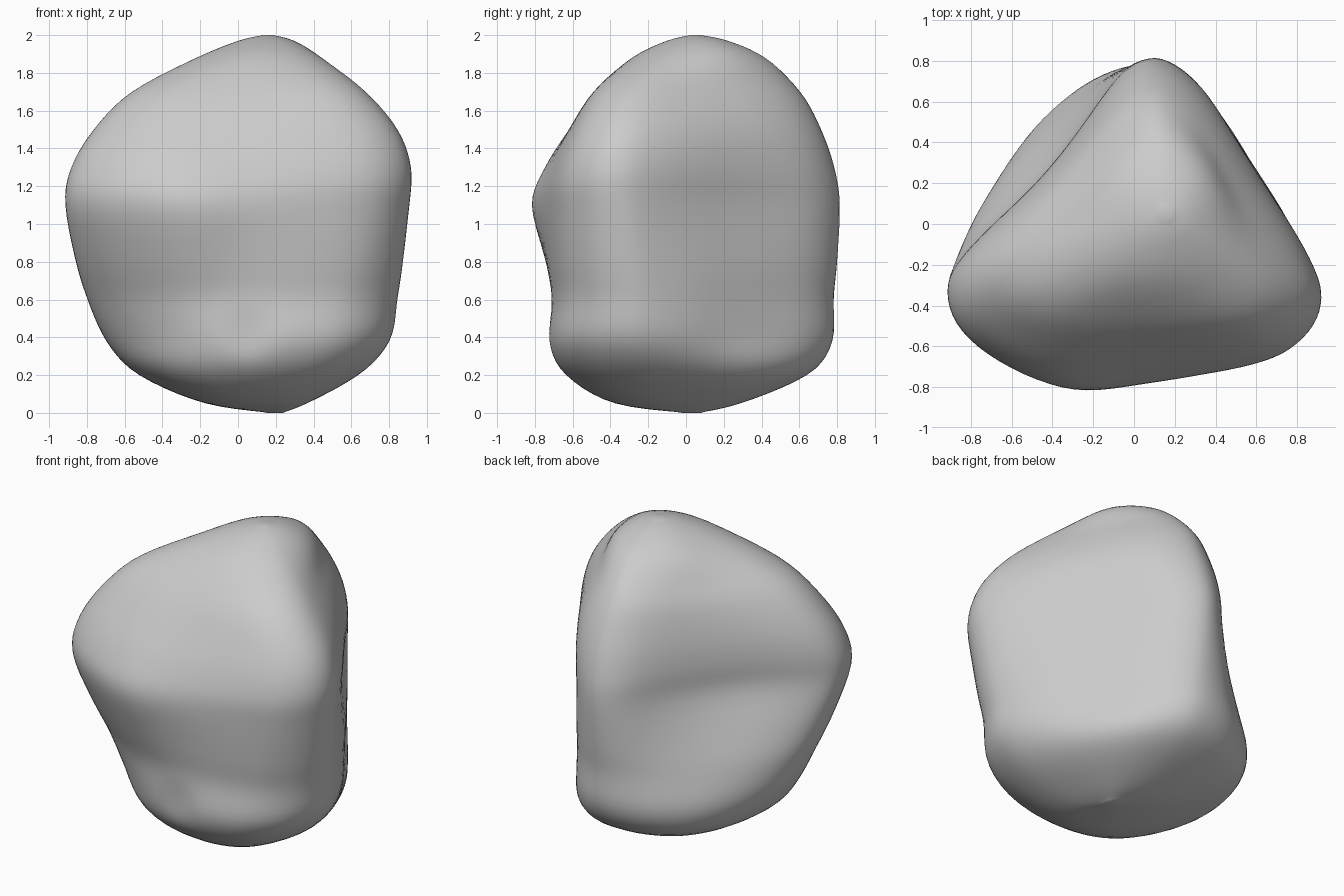
import bpy
import bmesh
from mathutils import Vector

default_cube = bpy.data.objects.get("Cube")
if default_cube:
    bpy.data.objects.remove(default_cube, do_unlink=True)

# Cross-sections, counter-clockwise from the back corner
# Foot: a rounded four-sided shape
FOOT = [(.1, .785), (-.08, .77), (-.25, .7), (-.4, .59), (-.53, .46), (-.64, .3),
        (-.71, .14), (-.74, -.03), (-.71, -.2), (-.61, -.36), (-.46, -.5),
        (-.28, -.62), (-.08, -.7), (.12, -.735), (.35, -.715), (.55, -.66),
        (.71, -.54), (.8, -.38), (.82, -.22), (.75, 0), (.62, .22),
        (.48, .44), (.36, .62), (.23, .74)]

# Waist: a triangle with a slightly hollow back left side
WAIST = [(.08, .82), (-.06, .74), (-.2, .54), (-.35, .33), (-.52, .14), (-.72, -.04),
         (-.87, -.2), (-.91, -.33), (-.86, -.49), (-.7, -.64), (-.45, -.77),
         (-.22, -.82), (.05, -.78), (.33, -.73), (.6, -.67), (.77, -.59),
         (.88, -.46), (.91, -.33), (.88, -.21), (.75, .03), (.61, .26),
         (.46, .49), (.33, .68), (.2, .79)]

# Crown: a smaller triangle with a straight front
CROWN = [(.08, .6), (-.03, .54), (-.13, .44), (-.22, .32), (-.31, .2), (-.41, .07),
         (-.5, -.06), (-.55, -.17), (-.55, -.27), (-.5, -.36), (-.38, -.43),
         (-.22, -.46), (0, -.48), (.2, -.5), (.4, -.5), (.54, -.47),
         (.64, -.4), (.68, -.3), (.66, -.17), (.58, .02), (.49, .2),
         (.4, .36), (.29, .5), (.18, .58)]

FOOT_Z, WAIST_Z, CROWN_Z, TOP_Z = .4, 1.08, 1.75, 2

# Height, then the left-right and front-back limits of the stone there
LEVELS = [(0, .19, .23, .02, .06), (.05, -.17, .36, -.38, .28),
          (.2, -.53, .65, -.64, .65), (.38, -.7, .81, -.735, .78),
          (.6, -.8, .85, -.735, .785), (.8, -.86, .88, -.78, .805),
          (1.1, -.92, .91, -.83, .82), (1.3, -.89, .92, -.77, .79),
          (1.5, -.77, .85, -.65, .72), (1.7, -.57, .68, -.5, .61),
          (1.88, -.23, .46, -.29, .42), (1.97, 0, .3, -.1, .22),
          (2, .14, .18, .03, .07)]

# Hollows: centre, inward push, radius
HOLLOWS = [((.58, .28, 1.2), (-.015, -.01, 0), .5),
           ((.05, -.73, .42), (0, .04, 0), .16)]


def spline(points, steps, closed):
    """Smooth path that passes through every given point."""
    points = [Vector(p) for p in points]
    count = len(points)

    def at(i):
        return points[i % count] if closed else points[max(0, min(count - 1, i))]

    path = []
    for i in range(count if closed else count - 1):
        a, b, c, d = (at(i + k) for k in (-1, 0, 1, 2))
        for s in range(steps):
            t = s / steps
            path.append(b + (c - a) * t / 2
                        + (a * 2 - b * 5 + c * 4 - d) * t**2 / 2
                        + (b * 3 - a - c * 3 + d) * t**3 / 2)
    if not closed:
        path.append(points[-1])
    return path


def unit_section(points):
    """Smooth a section and scale its limits to the range from -1 to 1."""
    path = spline(points, 4, True)
    xs = [p.x for p in path]
    ys = [p.y for p in path]
    return [Vector(((2 * p.x - min(xs) - max(xs)) / (max(xs) - min(xs)),
                    (2 * p.y - min(ys) - max(ys)) / (max(ys) - min(ys))))
            for p in path]


def rounded(section, power):
    """Move the points of a section onto a superellipse."""
    return [p / (abs(p.x) ** power + abs(p.y) ** power) ** (1 / power)
            for p in section]


foot, waist, crown = (unit_section(s) for s in (FOOT, WAIST, CROWN))
sole = rounded(foot, 2.6)
tip = rounded(crown, 2)
STAGES = [(0, sole), (FOOT_Z, foot), (WAIST_Z, waist), (CROWN_Z, crown), (TOP_Z, tip)]


def section_at(z):
    """Blend between the two stages around a height."""
    for (low, start), (high, end) in zip(STAGES, STAGES[1:]):
        if z <= high:
            break
    t = max(0, min(1, (z - low) / (high - low)))
    return [p.lerp(q, t) for p, q in zip(start, end)]


def press_hollows(point):
    """Push a surface point inwards near each hollow."""
    moved = point.copy()
    for centre, push, radius in HOLLOWS:
        near = max(0, 1 - ((point - Vector(centre)).length / radius) ** 2)
        moved += Vector(push) * near ** 2
    return moved


# Loft the sections through all levels
bm = bmesh.new()
rings = []
for z, left, right, front, back in spline(LEVELS, 5, False):
    ring = []
    for p in section_at(z):
        point = Vector(((left + right + p.x * (right - left)) / 2,
                        (front + back + p.y * (back - front)) / 2, z))
        ring.append(bm.verts.new(press_hollows(point)))
    rings.append(ring)

for lower, upper in zip(rings, rings[1:]):
    for i in range(len(lower)):
        j = (i + 1) % len(lower)
        bm.faces.new((lower[i], lower[j], upper[j], upper[i]))
bm.faces.new(rings[0])
bm.faces.new(rings[-1])

# Relax the ridges between the sides a little
for _ in range(5):
    bmesh.ops.smooth_vert(bm, verts=bm.verts, factor=.5,
                          use_axis_x=True, use_axis_y=True, use_axis_z=False)
bmesh.ops.recalc_face_normals(bm, faces=bm.faces)
for face in bm.faces:
    face.smooth = True

# Stone object and its single colour
mesh = bpy.data.meshes.new("boulder")
bm.to_mesh(mesh)
bm.free()
boulder = bpy.data.objects.new("boulder", mesh)
bpy.context.collection.objects.link(boulder)

stone = bpy.data.materials.new("stone grey")
stone.use_nodes = True
grey = (.6, .6, .6, 1)
stone.diffuse_color = grey
stone.node_tree.nodes["Principled BSDF"].inputs["Base Color"].default_value = grey
mesh.materials.append(stone)
